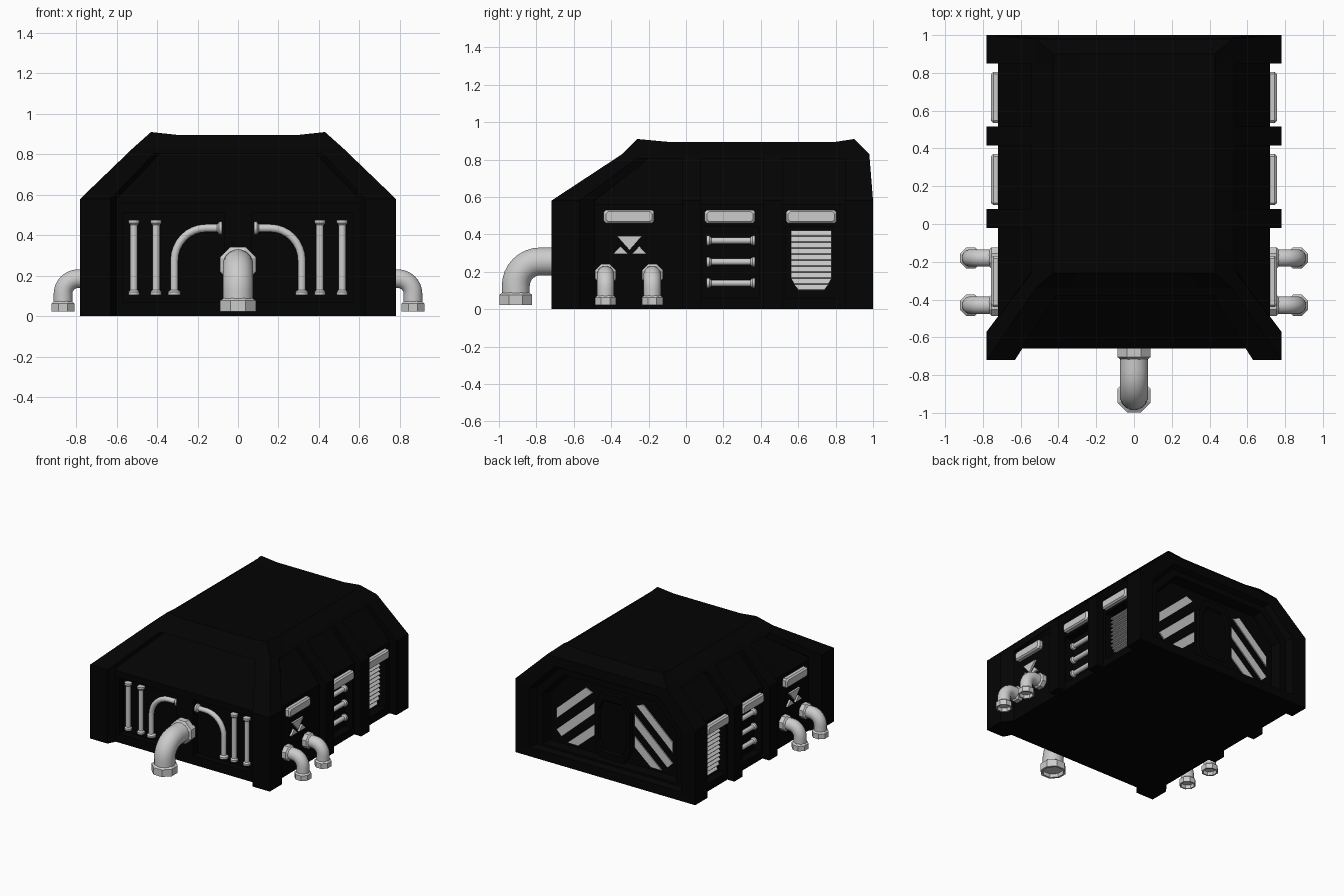
import bpy, bmesh
from math import sin, cos, pi, radians
from mathutils import Vector as V

if "Cube" in bpy.data.objects:
    bpy.data.objects.remove(bpy.data.objects["Cube"])

black = bpy.data.materials.new("black_hull")
black.diffuse_color = (0.001, 0.001, 0.001, 1)
black.use_nodes = True
black.node_tree.nodes["Principled BSDF"].inputs["Base Color"].default_value = black.diffuse_color


def loft(name, rings, dark=False, mirror=False, smooth=False):
    """Skin a stack of equal-length rings and close both ends."""
    bm = bmesh.new()
    vr = [[bm.verts.new(p) for p in r] for r in rings]
    n = len(vr[0])
    for a, b in zip(vr, vr[1:]):
        for i in range(n):
            bm.faces.new((a[i], a[(i + 1) % n], b[(i + 1) % n], b[i]))
    bm.faces.new(vr[0][::-1])
    bm.faces.new(vr[-1])
    return finish(name, bm, dark, mirror, smooth)


def finish(name, bm, dark=False, mirror=False, smooth=False):
    bmesh.ops.recalc_face_normals(bm, faces=bm.faces[:])
    me = bpy.data.meshes.new(name)
    bm.to_mesh(me)
    bm.free()
    ob = bpy.data.objects.new(name, me)
    bpy.context.collection.objects.link(ob)
    if dark:
        me.materials.append(black)
    if mirror:
        ob.modifiers.new("mirror", 'MIRROR')
    if smooth:
        me.polygons.foreach_set("use_smooth", [True] * len(me.polygons))
        me.set_sharp_from_angle(angle=radians(40))
    return ob


def rect(x0, x1, y0, y1, z):
    return [(x0, y0, z), (x1, y0, z), (x1, y1, z), (x0, y1, z)]


def tube(name, path, radii, normal, sides=16, mirror=True):
    """Round sweep along a planar path; radii may change per point."""
    path, n, rings = [V(p) for p in path], V(normal), []
    for i, p in enumerate(path):
        t = (path[min(i + 1, len(path) - 1)] - path[max(i - 1, 0)]).normalized()
        s = t.cross(n)
        ang = [2 * pi * (k + .5) / sides for k in range(sides)]
        rings.append([p + (n * cos(a) + s * sin(a)) * radii[i] for a in ang])
    return loft(name, rings, mirror=mirror, smooth=sides > 8)


def arc(c, a, b, steps=8):
    """Quarter turn from c+a to c+b."""
    c, a, b = V(c), V(a), V(b)
    return [c + a * cos(pi / 2 * i / steps) + b * sin(pi / 2 * i / steps) for i in range(steps + 1)]


def elbow(name, base, out, zc, reach, r, fr, bend, flange, normal, mirror):
    """Pipe leaving the wall and turning down, with octagonal flanges."""
    base, out, up = V(base), V(out), V((0, 0, 1))
    start = base + up * zc
    c = start + out * (reach - bend) - up * bend
    path = [start] + arc(c, up * bend, out * bend) + [base + out * reach + up * .05]
    tube(name, path, [r] * len(path), normal, 16, mirror)
    tube(name + "_wall_flange", [start, start + out * flange, start + out * (flange + .012)],
         [fr, fr, r], normal, 8, mirror)
    z0, foot = .022, base + out * reach
    heights = (z0 + flange + .012, z0 + flange, z0, z0, z0 + flange)
    rings = [[foot + V((q * cos(a), q * sin(a), z)) for a in
              [2 * pi * (k + .5) / 8 for k in range(8)]]
             for z, q in zip(heights, (r, fr, fr, fr * .82, fr * .82))]
    loft(name + "_foot_flange", rings, mirror=mirror)


# Main body behind the frames, with recessed bays cut for rods and vent
core = loft("hull_core", [rect(-.72, .72, -.66, .87, 0), rect(-.72, .72, -.66, .87, .56),
                          rect(-.50, .50, -.32, .87, .81)], dark=True)
cutters = []
for x0, x1, y0, y1, z0, z1 in ((.07, .57, -.9, -.605, .07, .51), (.655, .9, .09, .39, .06, .44),
                               (.655, .9, .535, .805, .06, .44)):
    c = loft("bay_cutter", [rect(x0, x1, y0, y1, z) for z in (z0, z1)], mirror=True)
    c.hide_render = True
    m = core.modifiers.new("bay", 'BOOLEAN')
    m.operation, m.object = 'DIFFERENCE', c
    cutters.append(c)
baked = bpy.data.meshes.new_from_object(core.evaluated_get(bpy.context.evaluated_depsgraph_get()))
core.modifiers.clear()
core.data = baked
for c in cutters:
    bpy.data.objects.remove(c)

# Roof cap with slightly raised corners
bm = bmesh.new()
xs, ys = (-.43, -.29, .29, .43), (-.26, -.10, .80, .90)
g = [[bm.verts.new((x, y, .91 if abs(x) > .4 and y in (-.26, .9) else .895)) for x in xs] for y in ys]
for j in range(3):
    for i in range(3):
        bm.faces.new((g[j][i], g[j][i + 1], g[j + 1][i + 1], g[j + 1][i]))
rim = g[0] + [g[1][3], g[2][3]] + g[3][::-1] + [g[2][0], g[1][0]]
low = [[bm.verts.new((v.co.x / .43 * x, y0 + (v.co.y + .26) / 1.16 * (y1 - y0), z)) for v in rim]
       for x, y0, y1, z in ((.52, -.34, .98, .83), (.545, -.378, .98, .805))]
for a, b in ((rim, low[0]), (low[0], low[1])):
    for i in range(12):
        bm.faces.new((a[i], a[i - 1], b[i - 1], b[i]))
bm.faces.new(low[1])
finish("roof_cap", bm, dark=True)

# Side ribs following wall and slope
prof = [(.60, 0), (.78, 0), (.78, .58), (.52, .83), (.42, .81), (.60, .56)]
for y0, y1 in ((-.02, .08), (.415, .515)):
    loft("side_rib", [[(x, y, z) for x, z in prof] for y in (y0, y1)], dark=True, mirror=True)

# Front corner posts leaning back over the slope
post = [(.60, -.66), (.63, -.72), (.78, -.72), (.78, -.57), (.72, -.49), (.60, -.49)]
top = [(.36, -.30), (.39, -.34), (.52, -.34), (.52, -.23), (.48, -.17), (.36, -.17)]
loft("front_corner_post", [[(x, y, z) for x, y in p] for p, z in ((post, 0), (post, .58), (top, .83))],
     dark=True, mirror=True)


# Back frame with stepped opening
def hexa(x, z0, z1, xt, zt, y, yt):
    return [(-x, y, z0), (x, y, z0), (x, y, z1), (xt, yt, zt), (-xt, yt, zt), (-x, y, z1)]


loft("back_frame", [hexa(.78, 0, .58, .52, .83, .85, .85), hexa(.78, 0, .58, .52, .83, 1, .98),
                    hexa(.66, .07, .54, .45, .755, .998, .983), hexa(.63, .085, .53, .43, .735, .95, .95),
                    hexa(.58, .10, .50, .40, .69, .95, .95), hexa(.56, .11, .49, .39, .67, .88, .88)], dark=True)

# Back door
loft("back_door", [[(x * k, y, .36 + (z - .36) * k) for x, z in
                    ((-.10, .11), (.10, .11), (.15, .2), (.15, .52), (.10, .62), (-.10, .62), (-.15, .52), (-.15, .2))]
                   for y, k in ((.87, 1), (.915, 1), (.915, .8), (.90, .75))], dark=True)

# Warning stripes beside the door
for pts in ([(.505, .375), (.25, .605), (.19, .58), (.505, .295)],
            [(.505, .21), (.175, .505), (.175, .42), (.46, .165)],
            [(.41, .13), (.175, .335), (.175, .25), (.315, .13)]):
    loft("back_stripe", [[(x, y, z) for x, z in pts] for y in (.875, .888)], mirror=True)

# Large front pipe and small side pipes
elbow("front_pipe", (0, -.65, 0), (0, -1, 0), .255, .26, .076, .095, .13, .055, (1, 0, 0), False)
for y in (-.43, -.18):
    elbow("side_pipe", (.715, y, 0), (1, 0, 0), .185, .15, .047, .061, .075, .04, (0, 1, 0), True)


# Thin rods with flared ends
def rod(name, path, normal, r=.019, f=.028):
    path = [V(p) for p in path]
    a, b = (path[1] - path[0]).normalized(), (path[-2] - path[-1]).normalized()
    full = [path[0], path[0] + a * .015, path[0] + a * .025] + path[1:-1] + \
           [path[-1] + b * .025, path[-1] + b * .015, path[-1]]
    tube(name, full, [f, f] + [r] * (len(full) - 4) + [f, f], normal, 12)


Y = -.625
for x in (.405, .515):
    rod("front_rod", [(x, Y, .105), (x, Y, .29), (x, Y, .475)], (0, 1, 0))
rod("front_curved_rod", [(.315, Y, .105)] + arc((.16, Y, .275), (.155, 0, 0), (0, 0, .16))
    + [(.078, Y, .435)], (0, 1, 0), .02, .033)
for z in (.14, .253, .367):
    rod("side_rod", [(.67, .11, z), (.67, .24, z), (.67, .37, z)], (1, 0, 0), .018, .027)

# Chamfered lamps above each side bay
for y in (-.305, .235, .67):
    rings = []
    for x, h, w in ((.71, .036, .135), (.745, .036, .135), (.757, .026, .124)):
        c = .012
        rings.append([(x, y + sy * (w - a), .495 + sz * (h - b)) for sy, sz, a, b in
                      ((-1, -1, c, 0), (1, -1, c, 0), (1, -1, 0, c), (1, 1, 0, c),
                       (1, 1, c, 0), (-1, 1, c, 0), (-1, 1, 0, c), (-1, -1, 0, c))])
    loft("side_lamp", rings, mirror=True)

# Slatted vent, narrowing at the bottom
for i in range(10):
    z, w0, w1 = .42 - i * .032, .108, .108
    if i >= 8:
        w0, w1 = ((.108, .092), (.092, .070))[i - 8]
    tri = [(.65, z, w0), (.668, z, w0), (.695, z - .026, w1), (.69, z - .032, w1), (.65, z - .032, w1)]
    loft("vent_slat", [[(x, .67 + s * w, zz) for x, zz, w in tri] for s in (-1, 1)], mirror=True)

# Three-triangle warning sign
for pts in ([(-.37, .392), (-.235, .392), (-.302, .315)],
            [(-.39, .295), (-.31, .295), (-.35, .337)], [(-.29, .295), (-.21, .295), (-.25, .337)]):
    loft("sign_triangle", [[(x, y, z) for y, z in pts] for x in (.71, .735)], mirror=True)
